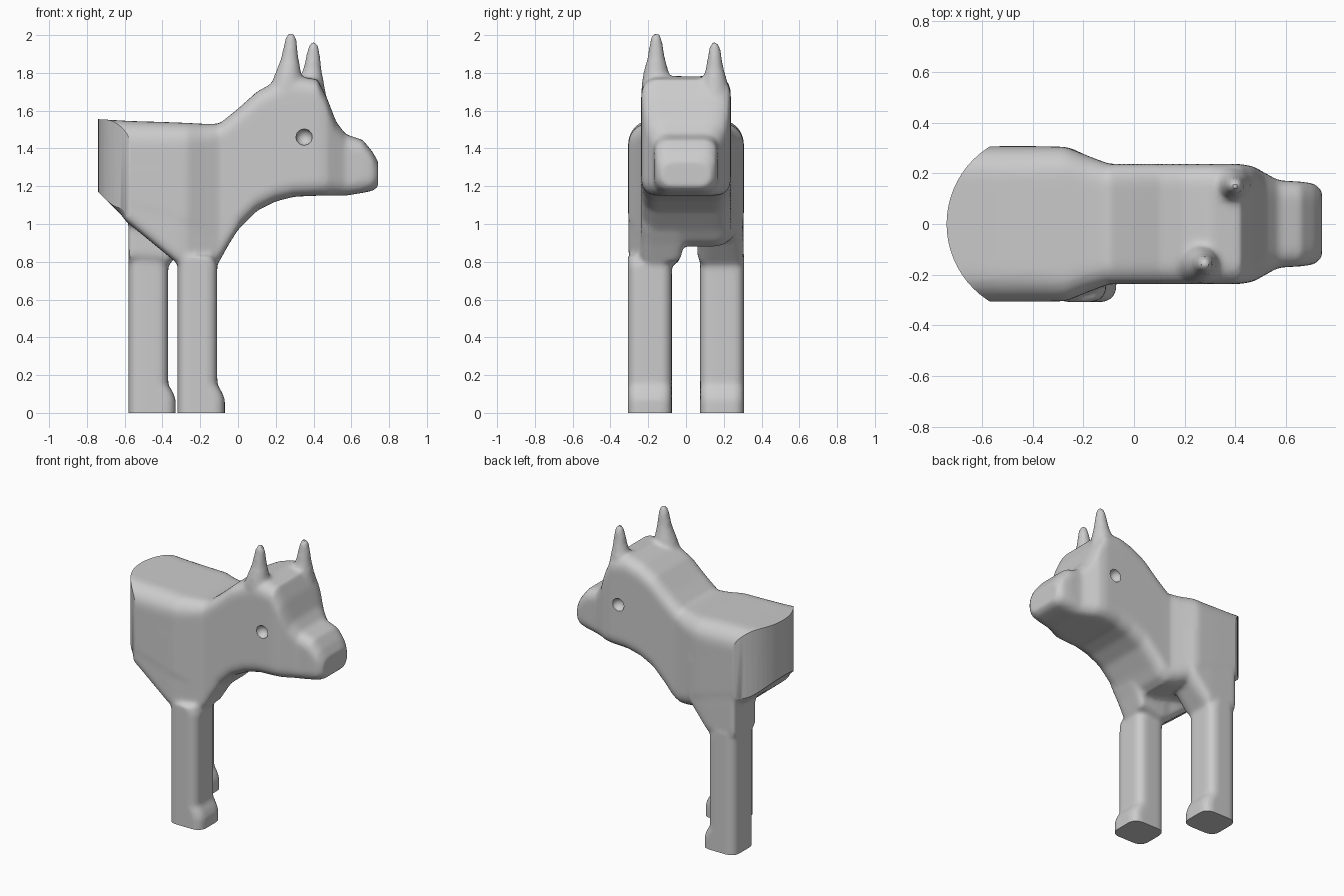
import bpy
import bmesh
from math import sin, cos, pi
from mathutils import Vector

if "Cube" in bpy.data.objects:
    bpy.data.objects.remove(bpy.data.objects["Cube"], do_unlink=True)

grey = bpy.data.materials.new("plain grey")
grey.use_nodes = True
grey.diffuse_color = (0.6, 0.6, 0.6, 1)
grey.node_tree.nodes["Principled BSDF"].inputs["Base Color"].default_value = grey.diffuse_color


def rounded_rect(u0, u1, v0, v1, r, steps=5):
    """Outline of a rectangle with round corners."""
    r = min(r, (u1 - u0) * 0.49, (v1 - v0) * 0.49)
    corners = ((u1 - r, v1 - r), (u0 + r, v1 - r), (u0 + r, v0 + r), (u1 - r, v0 + r))
    points = []
    for i, (u, v) in enumerate(corners):
        for k in range(steps + 1):
            a = (i + k / steps) * pi / 2
            points.append((u + r * cos(a), v + r * sin(a)))
    return points


def loft(bm, rings):
    """Closed skin through a list of matching rings."""
    loops = [[bm.verts.new(p) for p in ring] for ring in rings]
    for a, b in zip(loops, loops[1:]):
        for i in range(len(a)):
            j = (i + 1) % len(a)
            bm.faces.new((a[i], a[j], b[j], b[i]))
    bm.faces.new(loops[0][::-1])
    bm.faces.new(loops[-1])


def loft_along_x(bm, stations):
    """Stations: x, bottom, top, y from, y to, corner radius."""
    loft(bm, [[Vector((x, u, v)) for u, v in rounded_rect(y0, y1, low, high, r)]
              for x, low, high, y0, y1, r in stations])


def make_object(name, bm):
    bmesh.ops.recalc_face_normals(bm, faces=bm.faces)
    mesh = bpy.data.meshes.new(name)
    bm.to_mesh(mesh)
    bm.free()
    mesh.materials.append(grey)
    obj = bpy.data.objects.new(name, mesh)
    bpy.context.collection.objects.link(obj)
    return obj


body = bmesh.new()

# Trunk, neck, head and muzzle: x, bottom, top, half width, corner radius
trunk = [
    (-0.85, 1.28, 1.56, 0.307, 0.11), (-0.74, 1.17, 1.555, 0.307, 0.12),
    (-0.57, 1.0, 1.545, 0.307, 0.12), (-0.4, 0.95, 1.54, 0.307, 0.12),
    (-0.27, 0.92, 1.535, 0.305, 0.11), (-0.18, 0.89, 1.53, 0.268, 0.1),
    (-0.1, 0.88, 1.53, 0.238, 0.08), (-0.05, 0.91, 1.57, 0.237, 0.08),
    (0.0, 0.97, 1.61, 0.237, 0.08), (0.1, 1.07, 1.7, 0.237, 0.08),
    (0.2, 1.12, 1.755, 0.237, 0.08), (0.3, 1.145, 1.785, 0.237, 0.08),
    (0.42, 1.15, 1.765, 0.237, 0.08), (0.47, 1.15, 1.67, 0.228, 0.08),
    (0.52, 1.15, 1.54, 0.2, 0.08), (0.57, 1.15, 1.475, 0.172, 0.07),
    (0.66, 1.165, 1.445, 0.167, 0.07), (0.71, 1.175, 1.385, 0.16, 0.07),
    (0.742, 1.195, 1.33, 0.135, 0.06),
]
loft_along_x(body, [(x, low, high, -w, w, r) for x, low, high, w, r in trunk])

# Shoulder above the right leg
loft_along_x(body, [
    (-0.6, 1.02, 1.35, -0.305, -0.04, 0.05), (-0.32, 0.79, 1.35, -0.305, -0.04, 0.05),
    (-0.27, 0.78, 1.35, -0.3, -0.03, 0.05), (-0.1, 0.8, 1.2, -0.238, -0.02, 0.05),
    (-0.05, 0.89, 1.2, -0.237, 0.0, 0.05), (0.0, 0.97, 1.2, -0.235, 0.0, 0.05),
])

# Haunch above the left leg
loft_along_x(body, [
    (-0.58, 0.8, 1.35, 0.06, 0.305, 0.05), (-0.37, 0.78, 1.35, 0.06, 0.305, 0.06),
    (-0.25, 0.91, 1.35, 0.06, 0.3, 0.08), (-0.12, 1.04, 1.3, 0.04, 0.24, 0.08),
])

# Legs, each with a toe bulge at the front
for back, side in ((-0.32, -1), (-0.58, 1)):
    y0, y1 = sorted((side * 0.075, side * 0.308))
    loft(body, [[Vector((u, v, z)) for u, v in rounded_rect(back, back + length, y0, y1, 0.055)]
                for z, length in ((-0.08, 0.25), (0.07, 0.25), (0.11, 0.235),
                                  (0.15, 0.21), (0.78, 0.21), (0.83, 0.19))])

# Pointed ears
for x, y, tip in ((0.28, -0.158, 2.015), (0.4, 0.152, 1.965)):
    rings = []
    for drop, r, back in ((0, 0.014, 0), (0.03, 0.03, 0), (0.14, 0.048, 0.006),
                          (0.2, 0.065, 0.012), (0.27, 0.085, 0.02), (0.36, 0.1, 0.03)):
        centre = Vector((x - back, y, tip - drop))
        rings.append([centre + Vector((r * cos(k * pi / 8), min(r, 0.078) * sin(k * pi / 8), 0))
                      for k in range(16)])
    loft(body, rings)

animal = make_object("animal_body", body)

# Cutter with a round back and a flat floor
cutter_mesh = bmesh.new()
outline = [(-0.38 - 0.36 * cos(a), 0.36 * sin(a))
           for a in [(-0.5 + k / 32) * pi for k in range(33)]]
outline += [(1.2, 0.36), (1.2, -0.36)]
loft(cutter_mesh, [[Vector((x, y, z)) for x, y in outline] for z in (0, 2.2)])
trim = make_object("trim_cutter", cutter_mesh)

# Eye sockets
socket_mesh = bmesh.new()
for side in (-1, 1):
    found = bmesh.ops.create_icosphere(socket_mesh, subdivisions=2, radius=0.045)
    bmesh.ops.translate(socket_mesh, verts=found["verts"], vec=(0.35, side * 0.24, 1.46))
sockets = make_object("eye_socket_cutter", socket_mesh)

# Fuse the parts, soften the joins, then cut
remesh = animal.modifiers.new("fuse", "REMESH")
remesh.mode = "VOXEL"
remesh.voxel_size = 0.014
soften = animal.modifiers.new("soften", "SMOOTH")
soften.factor = 0.5
soften.iterations = 8
for cutter, operation in ((trim, "INTERSECT"), (sockets, "DIFFERENCE")):
    cut = animal.modifiers.new(cutter.name, "BOOLEAN")
    cut.operation = operation
    cut.solver = "EXACT"
    cut.object = cutter
    cutter.hide_render = True

bpy.ops.object.select_all(action="DESELECT")
animal.select_set(True)
bpy.context.view_layer.objects.active = animal
for name in [m.name for m in animal.modifiers]:
    bpy.ops.object.modifier_apply(modifier=name)
for cutter in (trim, sockets):
    bpy.data.objects.remove(cutter, do_unlink=True)
bpy.ops.object.shade_smooth_by_angle(angle=0.6)
